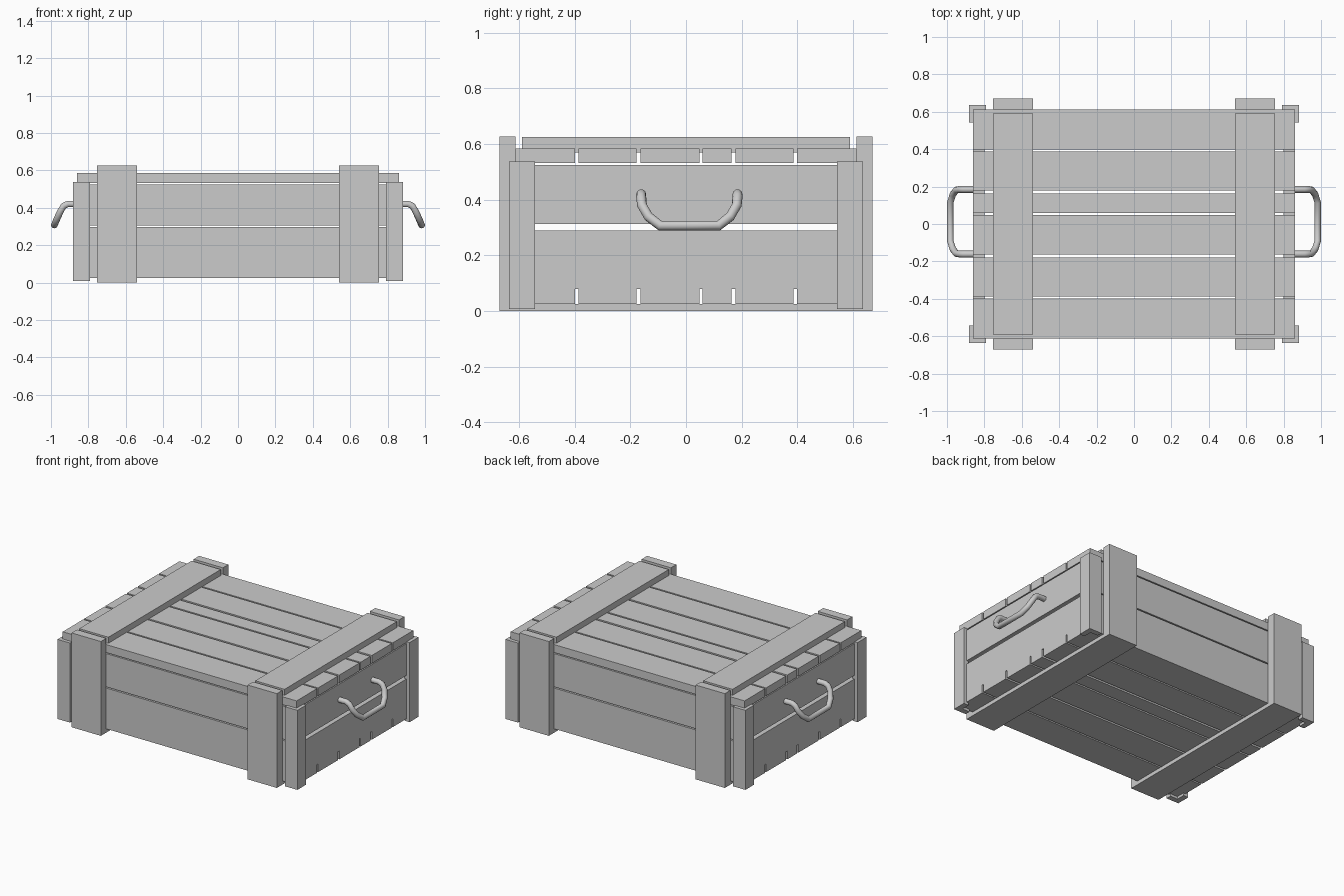
import bpy, bmesh

cube = bpy.data.objects.get("Cube")
if cube:
    bpy.data.objects.remove(cube, do_unlink=True)

grey = bpy.data.materials.new("plain_grey")
grey.use_nodes = True
grey.diffuse_color = (0.6, 0.6, 0.6, 1)
grey.node_tree.nodes["Principled BSDF"].inputs["Base Color"].default_value = (0.6, 0.6, 0.6, 1)


def prism(name, outline, z0, z1):
    """Extrude a flat outline from z0 up to z1."""
    bm = bmesh.new()
    base = bm.faces.new([bm.verts.new((x, y, z0)) for x, y in outline])
    top = bmesh.ops.extrude_face_region(bm, geom=[base])["geom"]
    verts = [v for v in top if isinstance(v, bmesh.types.BMVert)]
    bmesh.ops.translate(bm, verts=verts, vec=(0, 0, z1 - z0))
    bmesh.ops.recalc_face_normals(bm, faces=bm.faces)
    mesh = bpy.data.meshes.new(name)
    bm.to_mesh(mesh)
    bm.free()
    mesh.materials.append(grey)
    obj = bpy.data.objects.new(name, mesh)
    bpy.context.collection.objects.link(obj)
    return obj


def board(name, xs, ys, zs):
    (x0, x1), (y0, y1) = xs, ys
    return prism(name, [(x0, y0), (x1, y0), (x1, y1), (x0, y1)], *zs)


def span(side, inner, outer):
    """Interval between two distances on one side of the centre."""
    return tuple(sorted((side * inner, side * outer)))


# Lid and floor planks, with matching gaps
planks = [(-0.613, -0.398), (-0.387, -0.178), (-0.164, 0.048),
          (0.06, 0.163), (0.178, 0.387), (0.398, 0.613)]
for ys in planks:
    board("lid_plank", (-0.86, 0.86), ys, (0.532, 0.585))
    board("floor_plank", (-0.86, 0.86), ys, (0.025, 0.08))

for side, label in ((-1, "front"), (1, "back")):
    # Long walls
    for zs in ((0.025, 0.296), (0.304, 0.525)):
        board(label + "_wall_plank", (-0.86, 0.86), span(side, 0.56, 0.613), zs)
    # Upright straps
    for end in (-1, 1):
        board(label + "_strap", span(end, 0.54, 0.755), span(side, 0.613, 0.67), (0, 0.627))

for end, label in ((-1, "right"), (1, "left")):
    # Short end walls
    for zs in ((0.08, 0.29), (0.313, 0.525)):
        board(label + "_end_plank", span(end, 0.8, 0.86), (-0.56, 0.56), zs)
    # Straps across the lid and under the floor
    board(label + "_lid_strap", span(end, 0.54, 0.755), (-0.59, 0.59), (0.57, 0.625))
    board(label + "_floor_strap", span(end, 0.54, 0.755), (-0.67, 0.67), (0, 0.025))
    # Angled corner posts
    for side in (-1, 1):
        corner = [(0.882, 0.636), (0.79, 0.636), (0.79, 0.6),
                  (0.845, 0.6), (0.845, 0.543), (0.882, 0.543)]
        prism(label + "_corner_post", [(end * x, side * y) for x, y in corner], 0.008, 0.537)

    # Bent tube handle
    half = [(0.84, 0.173, 0.42), (0.91, 0.173, 0.42), (0.932, 0.173, 0.41),
            (0.95, 0.17, 0.38), (0.968, 0.147, 0.34), (0.982, 0.105, 0.307)]
    path = half + [(x, -y, z) for x, y, z in reversed(half)]
    curve = bpy.data.curves.new(label + "_handle", "CURVE")
    curve.dimensions = "3D"
    curve.bevel_depth = 0.018
    curve.bevel_resolution = 3
    curve.use_fill_caps = True
    spline = curve.splines.new("POLY")
    spline.points.add(len(path) - 1)
    for point, (x, y, z) in zip(spline.points, path):
        point.co = (end * x, y + 0.012, z, 1)
    spline.use_smooth = True
    curve.materials.append(grey)
    bpy.context.collection.objects.link(bpy.data.objects.new(label + "_handle", curve))
